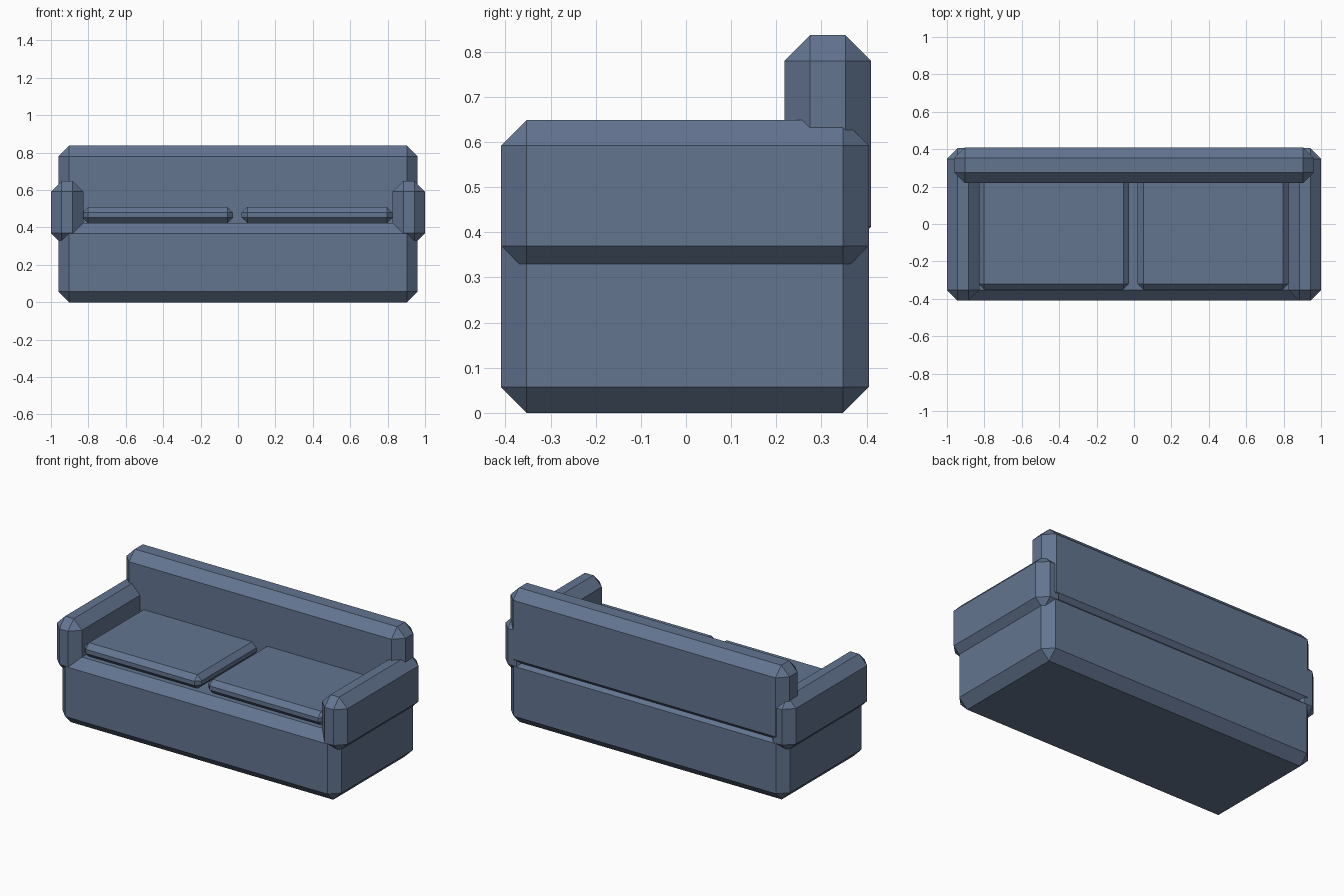
import bpy
import bmesh
from mathutils import Vector

cube = bpy.data.objects.get("Cube")
if cube:
    bpy.data.objects.remove(cube, do_unlink=True)

# Upholstery colour
COLOUR = (0.125, 0.178, 0.28, 1.0)
fabric = bpy.data.materials.new("slate_blue_fabric")
fabric.use_nodes = True
fabric.diffuse_color = COLOUR
shader = fabric.node_tree.nodes["Principled BSDF"]
shader.inputs["Base Color"].default_value = COLOUR
shader.inputs["Roughness"].default_value = 0.8


def chamfered_box(name, low, high, chamfer):
    """Flat-shaded box between two corners with every edge chamfered."""
    low, high = Vector(low), Vector(high)
    centre, size = (low + high) / 2, high - low
    bm = bmesh.new()
    bmesh.ops.create_cube(bm, size=1)
    bmesh.ops.scale(bm, vec=size, verts=bm.verts)
    bmesh.ops.bevel(bm, geom=bm.edges[:], offset=chamfer, offset_type='OFFSET',
                    segments=1, affect='EDGES')
    mesh = bpy.data.meshes.new(name)
    bm.to_mesh(mesh)
    bm.free()
    mesh.materials.append(fabric)
    obj = bpy.data.objects.new(name, mesh)
    obj.location = centre
    bpy.context.collection.objects.link(obj)
    return obj


CHAMFER = 0.057
FRONT, REAR = -0.41, 0.405

# Base and backrest
chamfered_box("base", (-0.96, FRONT, 0), (0.96, REAR, 0.425), CHAMFER)
chamfered_box("backrest", (-0.96, 0.218, 0.356), (0.96, 0.41, 0.837), CHAMFER)

# Armrests
chamfered_box("right_armrest", (-1.0, FRONT, 0.313), (-0.827, REAR, 0.649), CHAMFER)
chamfered_box("left_armrest", (0.827, FRONT, 0.313), (1.0, REAR, 0.649), CHAMFER)

# Seat cushions
for name, x0, x1 in (("right_cushion", -0.832, -0.026), ("left_cushion", 0.02, 0.826)):
    chamfered_box(name, (x0, -0.35, 0.423), (x1, 0.252, 0.509), 0.03)
